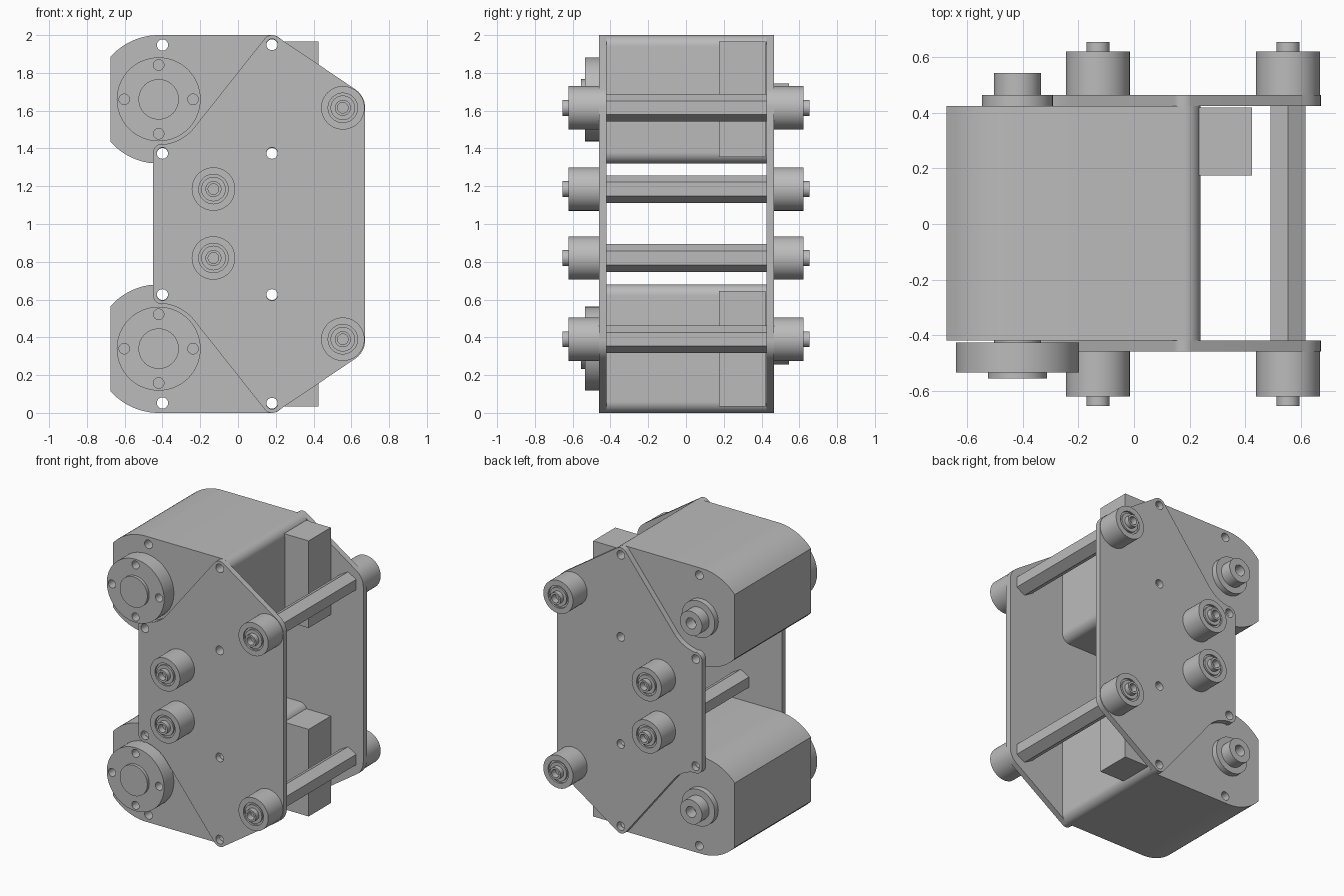
import bpy
from math import cos, sin, radians, pi

cube = bpy.data.objects.get("Cube")
if cube:
    bpy.data.objects.remove(cube, do_unlink=True)

grey = bpy.data.materials.new("plain grey")
grey.use_nodes = True
colour = (0.5, 0.5, 0.5, 1)
grey.diffuse_color = colour
grey.node_tree.nodes["Principled BSDF"].inputs["Base Color"].default_value = colour


def arc(cx, cz, r, start, end, steps=12):
    angles = [radians(start + (end - start) * i / steps) for i in range(steps + 1)]
    return [(cx + r * cos(a), cz + r * sin(a)) for a in angles]


def circle(cx, cz, r, sides=40, turn=0):
    return [(cx + r * cos(turn + 2 * pi * i / sides),
             cz + r * sin(turn + 2 * pi * i / sides)) for i in range(sides)]


def prism(name, loops, y0, y1):
    """Extrude an outline, with any further loops as holes, from y0 to y1."""
    curve = bpy.data.curves.new(name, "CURVE")
    curve.dimensions = "2D"
    curve.fill_mode = "BOTH"
    curve.extrude = abs(y1 - y0) / 2
    for loop in loops:
        spline = curve.splines.new("POLY")
        spline.points.add(len(loop) - 1)
        for point, (x, z) in zip(spline.points, loop):
            point.co = (x, z, 0, 1)
        spline.use_cyclic_u = True
    temp = bpy.data.objects.new(name + " curve", curve)
    bpy.context.collection.objects.link(temp)
    bpy.context.view_layer.update()
    graph = bpy.context.evaluated_depsgraph_get()
    mesh = bpy.data.meshes.new_from_object(temp.evaluated_get(graph))
    bpy.data.objects.remove(temp, do_unlink=True)
    for v in mesh.vertices:
        x, z, depth = v.co
        v.co = (x, (y0 + y1) / 2 - depth, z)
    mesh.materials.clear()
    mesh.materials.append(grey)
    obj = bpy.data.objects.new(name, mesh)
    bpy.context.collection.objects.link(obj)
    # weld the caps to the walls, then smooth only the round walls
    bpy.ops.object.select_all(action="DESELECT")
    obj.select_set(True)
    bpy.context.view_layer.objects.active = obj
    bpy.ops.object.mode_set(mode="EDIT")
    bpy.ops.mesh.select_all(action="SELECT")
    bpy.ops.mesh.remove_doubles(threshold=0.0005)
    bpy.ops.mesh.normals_make_consistent(inside=False)
    bpy.ops.object.mode_set(mode="OBJECT")
    bpy.ops.object.shade_smooth_by_angle(angle=radians(30))
    return obj


FRONT, BACK = -0.42, 0.425      # inner faces of the side plates
THICK = 0.04
HUB_X = -0.42

# Side plates: upper half outline mirrored about z = 1
upper = (arc(0.555, 1.615, 0.118, 0, 56) + arc(0.18, 1.95, 0.05, 56, 141.6)
         + arc(HUB_X, 1.66, 0.24, -38.4, -86) + arc(-0.4, 1.375, 0.05, 94, 180))
outline = upper + [(x, 2 - z) for x, z in reversed(upper)]
plate_holes = [circle(x, z, 0.03, 24)
               for hx, hz in ((-0.4, 1.375), (0.18, 1.375), (0.18, 1.95))
               for x, z in ((hx, hz), (hx, 2 - hz))]
prism("front_plate", [outline] + plate_holes, FRONT - THICK, FRONT)
prism("back_plate", [outline] + plate_holes, BACK, BACK + THICK)

# Motors, one above the other
for label, z in (("upper", 1.66), ("lower", 0.34)):
    body = (arc(0.18, z + 0.28, 0.06, 0, 90) + arc(HUB_X, z, 0.34, 90, 138.6)
            + arc(HUB_X, z, 0.34, 221.4, 270) + arc(0.18, z - 0.28, 0.06, 270, 360))
    bolts = [circle(x, z + s * 0.2875, 0.03, 24) for x in (-0.4, 0.18) for s in (-1, 1)]
    prism(label + "_motor_body", [body] + bolts, FRONT, BACK)

    # terminal box on the end of the motor
    box = [(0.23, z - 0.305), (0.425, z - 0.305), (0.425, z + 0.305), (0.23, z + 0.305)]
    prism(label + "_terminal_box", [box], 0.175, 0.42)

    # drive hub with four bolt holes
    hub_holes = [circle(HUB_X + dx, z + dz, 0.028, 24)
                 for dx, dz in ((0.182, 0), (-0.182, 0), (0, 0.182), (0, -0.182))]
    prism(label + "_drive_hub", [circle(HUB_X, z, 0.222, 64)] + hub_holes, -0.535, -0.427)
    prism(label + "_hub_boss", [circle(HUB_X, z, 0.107)], -0.556, -0.53)
    prism(label + "_hub_shaft", [circle(HUB_X, z, 0.085)], -0.44, -0.41)

    # bearing collar on the back
    prism(label + "_back_flange", [circle(HUB_X, z, 0.128)], BACK - 0.01, 0.465)
    prism(label + "_back_collar", [circle(HUB_X, z, 0.085), circle(HUB_X, z, 0.038)],
          0.46, 0.545)

# Hexagonal spacers with a roller at each end
posts = {"upper_outer": (0.555, 1.615), "lower_outer": (0.555, 0.39),
         "upper_inner": (-0.13, 1.185), "lower_inner": (-0.13, 0.82)}
for label, (x, z) in posts.items():
    prism(label + "_spacer", [circle(x, z, 0.073, 6, pi / 2)], FRONT, BACK)
    for end, side, start in (("front", -1, -0.46), ("back", 1, 0.465)):
        name = label + "_" + end
        prism(name + "_roller", [circle(x, z, 0.115, 48), circle(x, z, 0.078)],
              start, side * 0.622)
        prism(name + "_core", [circle(x, z, 0.078)], start, side * 0.61)
        prism(name + "_washer", [circle(x, z, 0.065), circle(x, z, 0.028)],
              side * 0.605, side * 0.622)
        prism(name + "_pin", [circle(x, z, 0.042), circle(x, z, 0.028)],
              side * 0.605, side * 0.655)
